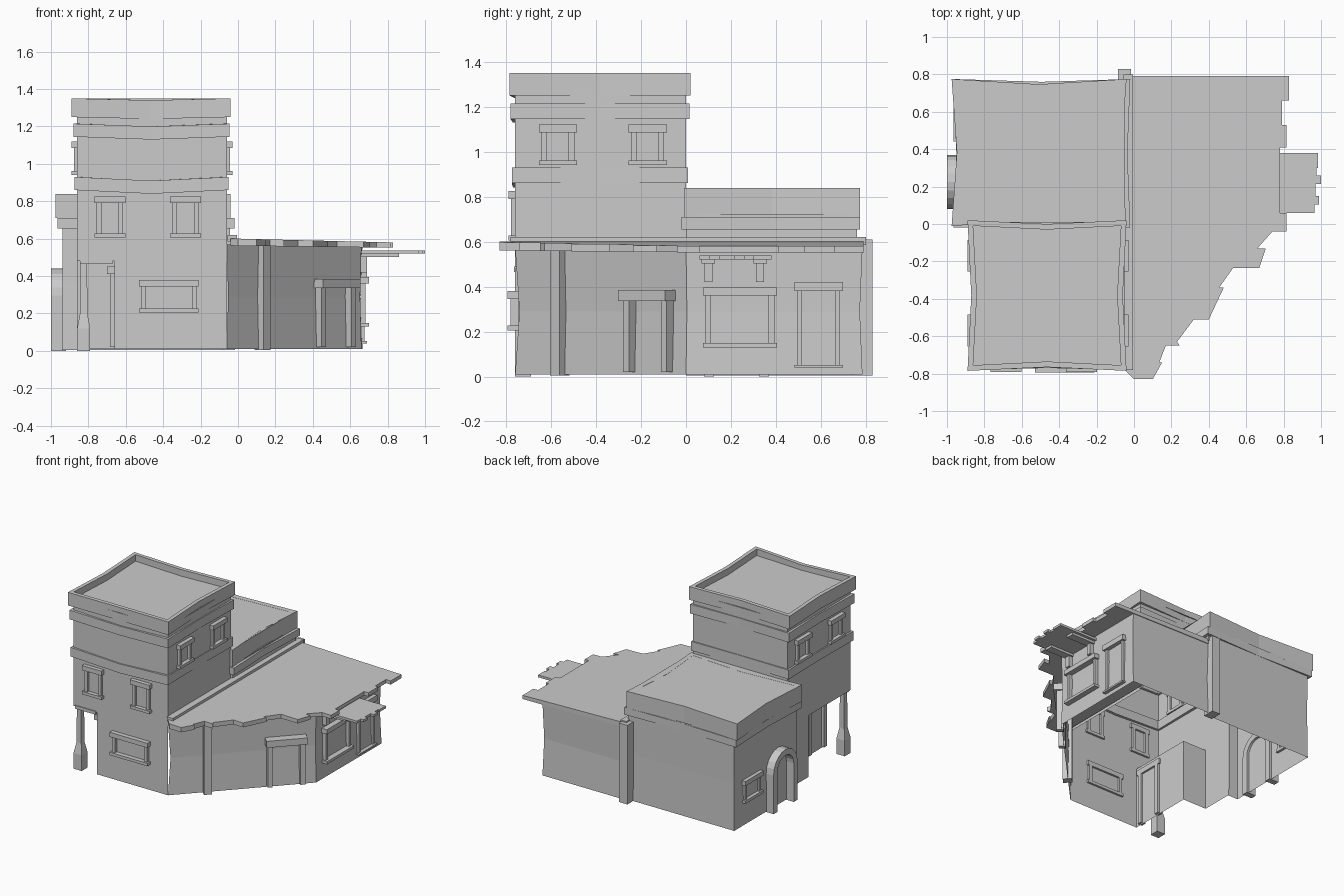
import bpy, bmesh, math
from mathutils import Vector, Matrix

if "Cube" in bpy.data.objects:
    bpy.data.objects.remove(bpy.data.objects["Cube"])


def make(name, verts, faces, fix=False):
    me = bpy.data.meshes.new(name)
    me.from_pydata(verts, [], faces)
    if fix:
        bm = bmesh.new()
        bm.from_mesh(me)
        bmesh.ops.recalc_face_normals(bm, faces=bm.faces)
        bm.to_mesh(me)
        bm.free()
    ob = bpy.data.objects.new(name, me)
    bpy.context.collection.objects.link(ob)
    return ob


def wall(name, pts, z0, z1, pinch=0.0):
    """Open thin wall along a path, pulled in a little at mid height."""
    c = sum((Vector(p) for p in pts), Vector((0, 0))) / len(pts)
    n, verts, faces = len(pts), [], []
    for z, k in ((z0, 0), (z0 * .5 + z1 * .5, pinch), (z1, 0)):
        for p in pts:
            q = Vector(p).lerp(c, k)
            verts.append((q.x, q.y, z))
    for l in range(2):
        for i in range(n - 1):
            a = l * n + i
            faces.append((a, a + 1, a + n + 1, a + n))
    return make(name, verts, faces)


def boxes(name, lst, mat=Matrix()):
    """Several boxes (x0,x1,y0,y1,z0,z1) in one object."""
    verts, faces = [], []
    for x0, x1, y0, y1, z0, z1 in lst:
        b = len(verts)
        verts += [mat @ Vector((x, y, z)) for z in (z0, z1)
                  for x, y in ((x0, y0), (x1, y0), (x1, y1), (x0, y1))]
        faces += [tuple(b + i for i in f) for f in
                  ((3, 2, 1, 0), (4, 5, 6, 7), (0, 1, 5, 4), (1, 2, 6, 5), (2, 3, 7, 6), (3, 0, 4, 7))]
    return make(name, verts, faces)


def prism(name, pts, z0, z1):
    """Closed prism; z0 and z1 are functions of x."""
    n = len(pts)
    verts = [(x, y, z0(x)) for x, y in pts] + [(x, y, z1(x)) for x, y in pts]
    faces = [tuple(range(n)), tuple(range(n, 2 * n))]
    faces += [(i, (i + 1) % n, n + (i + 1) % n, n + i) for i in range(n)]
    return make(name, verts, faces, True)


def band(name, x0, x1, y0, y1, z0, z1, t, bow=0.01, dip=0.0):
    """Ring moulding whose sides bow inward and whose front sags."""
    def loop(o):
        xm, ym = (x0 + x1) / 2, (y0 + y1) / 2
        a, b, c, d, w = x0 + o, x1 - o, y0 + o, y1 - o, bow
        return [(a, c), (xm, c + w), (b, c), (b - w, ym), (b, d), (xm, d - w), (a, d), (a + w, ym)]
    verts = []
    for o, z in ((0, z0), (0, z1), (t, z1), (t, z0)):
        verts += [(x, y, z - (dip if i == 1 else 0)) for i, (x, y) in enumerate(loop(o))]
    faces = []
    for l in range(4):
        for i in range(8):
            j, m = (i + 1) % 8, (l + 1) % 4
            faces.append((l * 8 + i, l * 8 + j, m * 8 + j, m * 8 + i))
    return make(name, verts, faces, True)


def frame(name, x, y, ang, w, z0, z1, jamb=.025, lint=.035, sill=.022, d=.03):
    """Lintel, jambs and sill set on a wall; ang turns the front-facing frame about z."""
    h = w / 2
    lst = [(-h, h, -d, .015, z1 - lint, z1)]
    for s in (-1, 1):
        c = s * (h - .012 - jamb / 2)
        lst.append((c - jamb / 2, c + jamb / 2, -d * .6, .015, z0, z1 - lint))
    if sill:
        lst.append((-h, h, -d, .015, z0, z0 + sill))
    m = Matrix.Translation((x, y, 0)) @ Matrix.Rotation(math.radians(ang), 4, 'Z')
    return boxes(name, lst, m)


# Tower shell with a recessed porch at the front left corner
L, R, F = -.86, -.06, -.76
wall("tower_lower_wall", [(L, 0), (L, -.25), (-.66, -.25), (-.66, F), (R, F)], .01, .48)
wall("tower_upper_wall", [(L, 0), (L, F), (R, F)], .48, 1.3)
wall("tower_right_wall", [(R, F), (R, 0)], .56, 1.3)
wall("tower_back_wall", [(R, 0), (L, 0)], .8, 1.3)
make("porch_ceiling", [(L, F, .48), (L, -.25, .48), (-.66, -.25, .48), (-.66, F, .48)], [(0, 1, 2, 3)])
make("tower_roof", [(-.87, -.77, 1.3), (-.05, -.77, 1.3), (-.05, .01, 1.3), (-.87, .01, 1.3)], [(0, 1, 2, 3)])
band("tower_lower_ledge", -.875, -.05, -.775, .01, .86, .93, .03, .006, .02)
band("tower_upper_ledge", -.88, -.045, -.78, .015, 1.145, 1.215, .035, .01, .015)
band("tower_parapet", -.89, -.04, -.785, .02, 1.25, 1.35, .03, .02, .01)

# Tapered porch column with its beam
cv, cf = [], []
for z, h in ((0, .035), (.12, .035), (.2, .02), (.48, .018)):
    cv += [(-.825 + sx * h, -.725 + sy * h, z) for sx, sy in ((-1, -1), (1, -1), (1, 1), (-1, 1))]
for l in range(3):
    cf += [(l * 4 + i, l * 4 + (i + 1) % 4, l * 4 + 4 + (i + 1) % 4, l * 4 + 4 + i) for i in range(4)]
make("porch_column", cv, cf + [(3, 2, 1, 0)])
boxes("porch_beam", [(-.845, -.67, -.765, -.73, .465, .49)])
frame("porch_door_frame", -.66, -.62, -90, .24, .02, .45, .035, .04, 0, .04)

# Tower windows
for i, x in enumerate((-.685, -.28)):
    frame("front_window_%d" % i, x, F, 0, .165, .605, .825)
frame("front_low_window", -.37, F, 0, .32, .205, .38, d=.035)
for i, y in enumerate((-.57, -.17)):
    frame("right_tower_window_%d" % i, R, y, 90, .17, .94, 1.12)
    frame("left_tower_window_%d" % i, L, y, -90, .17, .94, 1.12)

# Rear block: walls, ledge, flat-topped band
wall("rear_block_wall", [(-.04, .76), (-.94, .76), (-.94, 0), (-.86, 0)], .005, .72, .012)
wall("rear_block_right_wall", [(-.045, 0), (-.045, .76)], .56, .72)
band("rear_block_ledge", -.965, -.02, -.02, .775, .655, .71, .04, .015)
band("rear_block_band", -.975, -.04, -.01, .775, .71, .838, .04, .028)
make("rear_block_roof", [(-.95, 0, .837), (-.05, 0, .837), (-.05, .75, .837), (-.5, .735, .837),
                         (-.95, .76, .837), (-.93, .38, .837)], [(0, 1, 2, 3, 4, 5)])
frame("rear_block_window", -.935, .55, -90, .22, .18, .35, d=.03)

# Arched doorway surround on the left side
prof = []
for r, order in ((.145, 1), (.1, -1)):
    arc = [(.225 + r * math.cos(math.pi * k / 10), .295 + r * math.sin(math.pi * k / 10)) for k in range(11)]
    prof += ([(.225 + r, 0)] + arc + [(.225 - r, 0)])[::order]
half = len(prof) // 2
av = [(x, y, z) for x in (-1.0, -.92) for y, z in prof]
n = len(prof)
af = [(i, (i + 1) % n, n + (i + 1) % n, n + i) for i in range(n)]
for i in range(half - 1):
    af += [(i, i + 1, n - 2 - i, n - 1 - i), (n + i, n + i + 1, 2 * n - 2 - i, 2 * n - 1 - i)]
make("arch_surround", av, af, True)

# Right wing: angled front, right side, back
wall("wing_wall", [(R, F), (.66, 0), (.665, .785), (-.04, .785)], .01, .57, .02)
edge = [(-.03, .79), (.83, .79), (.83, .66), (.79, .66), (.79, .53), (.815, .53), (.815, .41), (.78, .41),
        (.78, .06), (.815, .06), (.815, -.04), (.74, -.04), (.66, -.13), (.705, -.13), (.67, -.235),
        (.53, -.235), (.455, -.34), (.48, -.34), (.40, -.51), (.32, -.51), (.23, -.63), (.245, -.65),
        (.17, -.65), (.135, -.74), (.15, -.74), (.10, -.83), (0, -.83), (-.04, -.79)]
prism("wing_roof", edge, lambda x: .562 - .012 * x, lambda x: .6 - .024 * x)
boxes("roof_ridge", [(-.055, -.005, -.78, .80, .585, .62)])
boxes("rear_buttress", [(-.085, -.015, .74, .83, .005, .61)])

# Angled wall pilaster and door
ang = math.degrees(math.atan2(.76, .72))
m = Matrix.Translation((.13, -.56, 0)) @ Matrix.Rotation(math.radians(ang), 4, 'Z')
boxes("wing_pilaster", [(-.028, .028, -.035, .03, .005, .56)], m)
frame("wing_door_frame", .515, -.16, ang, .29, .02, .385, .035, .05, 0, .055)

# Right side shop window, door and plank awning
frame("shop_window", .655, .24, 90, .33, .13, .395, .025, .035, .02, .045)
frame("side_door", .655, .59, 90, .215, .04, .42, .02, .04, .012, .035)
ends = ((.06, .105, .965), (.105, .15, .99), (.15, .23, .97), (.23, .30, .975), (.30, .38, .985))
boxes("awning_planks", [(.66, e, a, b, .52, .538) for a, b, e in ends] +
      [(.97, 1.0, .215, .26, .52, .538), (.955, .98, .215, .26, .52, .538)])
boxes("awning_brackets", [(.655, .86, y - .03, y + .03, .502, .52) for y in (.10, .33)] +
      [(.645, .69, y - .018, y + .018, .42, .505) for y in (.10, .33)])
